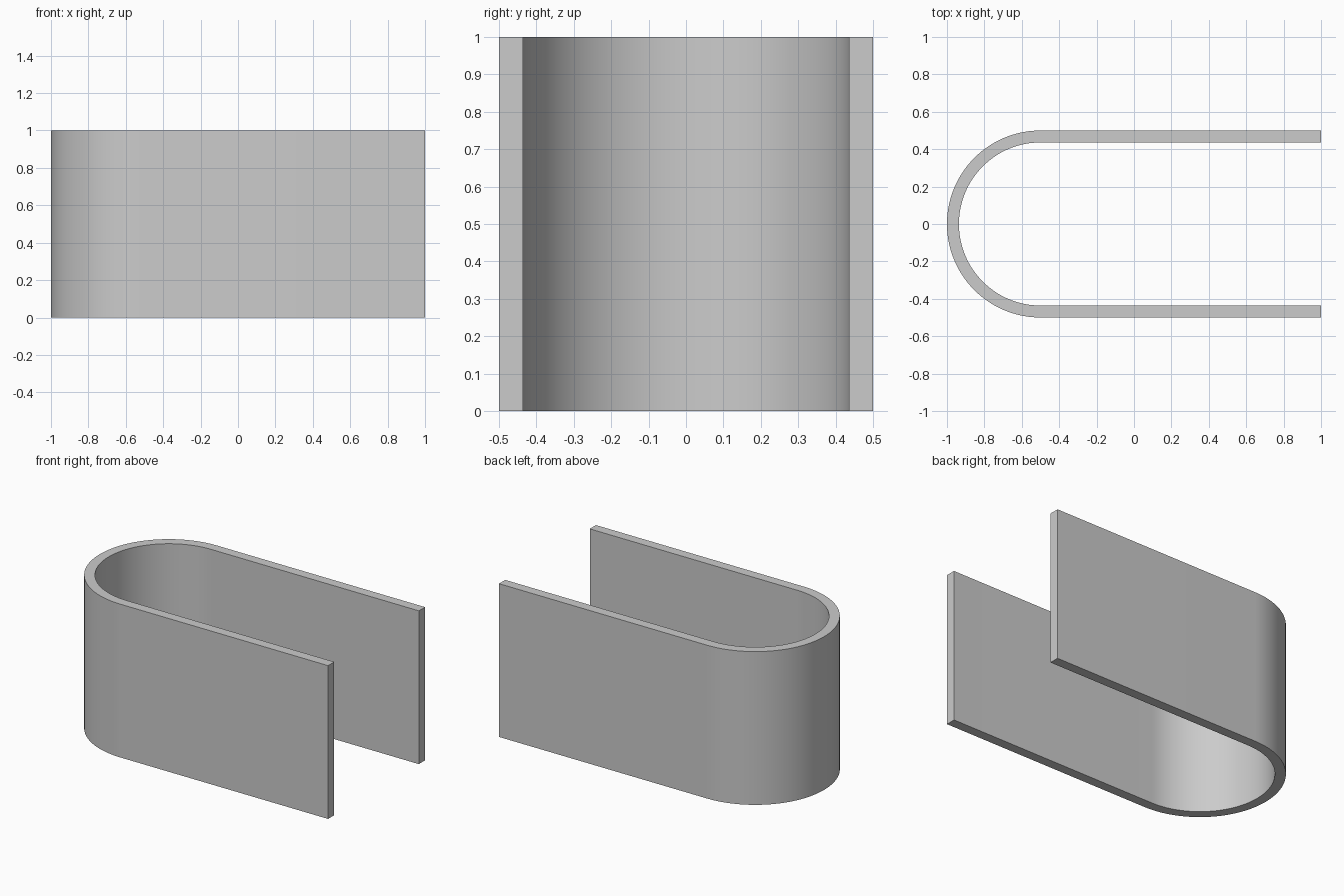
import bpy, bmesh
from math import sin, cos, pi

if "Cube" in bpy.data.objects:
    bpy.data.objects.remove(bpy.data.objects["Cube"])

R_OUT, R_IN, HEIGHT = 0.5, 0.436, 1.0
CX, END_X, SEGS = -0.5, 1.0, 64


def u_path(r):
    """U-shaped line: straight leg, half circle, straight leg."""
    arc = [(CX + r * cos(a), r * sin(a))
           for a in (pi / 2 + pi * i / SEGS for i in range(SEGS + 1))]
    return [(END_X, r)] + arc + [(END_X, -r)]


# Flat U-shaped strip between the inner and outer line
bm = bmesh.new()
outer = [bm.verts.new((x, y, 0)) for x, y in u_path(R_OUT)]
inner = [bm.verts.new((x, y, 0)) for x, y in u_path(R_IN)]
for i in range(len(outer) - 1):
    bm.faces.new((outer[i], outer[i + 1], inner[i + 1], inner[i]))

# Raise the strip into a wall
base = bm.faces[:]
ext = bmesh.ops.extrude_face_region(bm, geom=base, use_keep_orig=True)
bmesh.ops.translate(bm, vec=(0, 0, HEIGHT),
                    verts=[g for g in ext["geom"] if isinstance(g, bmesh.types.BMVert)])
bmesh.ops.recalc_face_normals(bm, faces=bm.faces[:])

mesh = bpy.data.meshes.new("u_wall")
bm.to_mesh(mesh)
bm.free()
wall = bpy.data.objects.new("u_wall", mesh)
bpy.context.collection.objects.link(wall)

# Smooth the bend, keep the rims sharp
bpy.context.view_layer.objects.active = wall
wall.select_set(True)
bpy.ops.object.shade_smooth_by_angle(angle=pi / 6)
